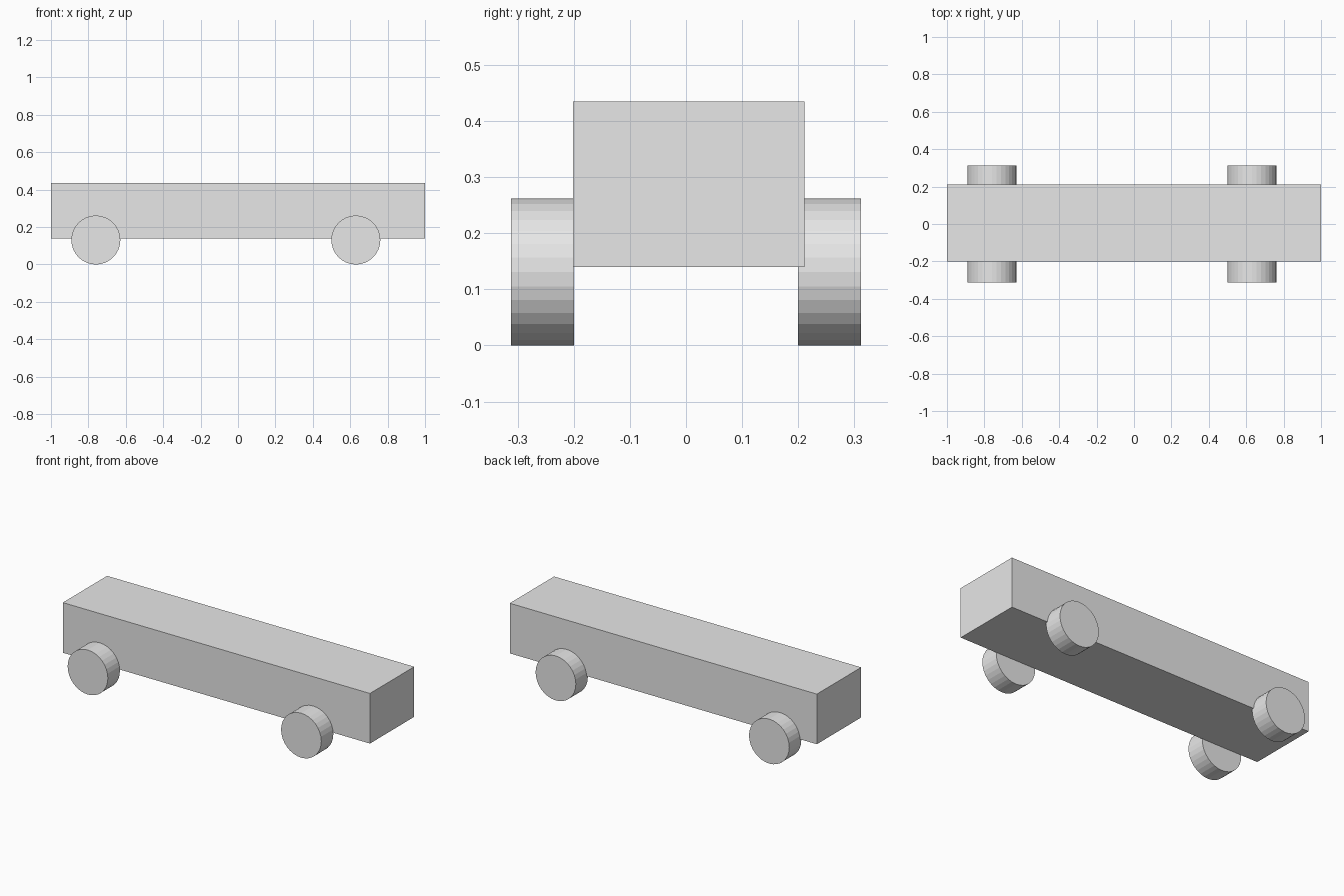
import bpy
import math

cube = bpy.data.objects.get("Cube")
if cube:
    bpy.data.objects.remove(cube, do_unlink=True)

# Single plain grey
grey = bpy.data.materials.new("light_grey")
grey.use_nodes = True
colour = (0.8, 0.8, 0.8, 1.0)
grey.diffuse_color = colour
grey.node_tree.nodes["Principled BSDF"].inputs["Base Color"].default_value = colour


def finish(name):
    ob = bpy.context.object
    ob.name = name
    ob.data.materials.append(grey)
    return ob


# Long box body, set very slightly towards the back
bpy.ops.mesh.primitive_cube_add(size=1, location=(0, 0.005, 0.287))
body = finish("body")
body.scale = (2.0, 0.412, 0.295)

# Four flat-shaded wheels against the body sides
RADIUS, WIDTH = 0.131, 0.112
for end, x in (("right", -0.76), ("left", 0.63)):
    for side, s in (("front", -1), ("back", 1)):
        bpy.ops.mesh.primitive_cylinder_add(
            vertices=32, radius=RADIUS, depth=WIDTH,
            location=(x, s * 0.256, RADIUS), rotation=(math.pi / 2, 0, 0))
        finish(f"{side}_{end}_wheel")
